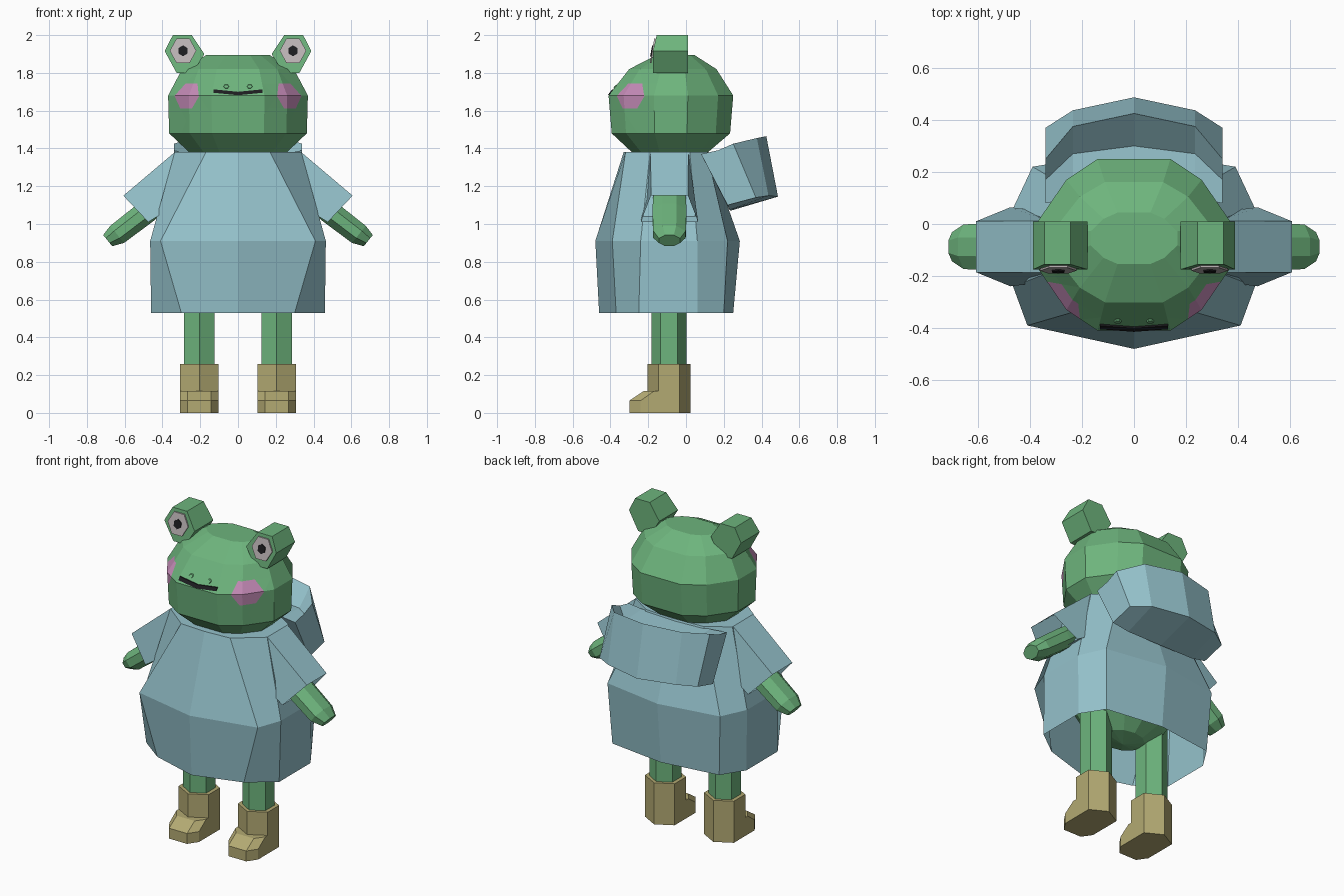
import bpy, bmesh
from math import sin, cos, pi, radians
from mathutils import Vector

cube = bpy.data.objects.get("Cube")
if cube:
    bpy.data.objects.remove(cube)


def material(name, rgb):
    m = bpy.data.materials.new(name)
    m.use_nodes = True
    m.diffuse_color = (*rgb, 1)
    m.node_tree.nodes["Principled BSDF"].inputs["Base Color"].default_value = (*rgb, 1)
    return m


GREEN = material("skin green", (0.155, 0.46, 0.205))
BLUE = material("cloth blue", (0.30, 0.54, 0.60))
KHAKI = material("boot khaki", (0.45, 0.40, 0.17))
PINK = material("blush pink", (0.56, 0.26, 0.48))
WHITE = material("eye white", (0.52, 0.47, 0.48))
BLACK = material("dark line", (0.012, 0.012, 0.014))


def finish(name, bm, *mats):
    bmesh.ops.recalc_face_normals(bm, faces=bm.faces)
    mesh = bpy.data.meshes.new(name)
    bm.to_mesh(mesh)
    bm.free()
    for m in mats:
        mesh.materials.append(m)
    ob = bpy.data.objects.new(name, mesh)
    bpy.context.collection.objects.link(ob)
    return ob


def loft(rings, start=True, end=True):
    """Skin a list of equal-length closed rings."""
    bm = bmesh.new()
    vs = [[bm.verts.new(p) for p in r] for r in rings]
    n = len(vs[0])
    for a, b in zip(vs, vs[1:]):
        for i in range(n):
            j = (i + 1) % n
            bm.faces.new((a[i], a[j], b[j], b[i]))
    if start:
        bm.faces.new(vs[0])
    if end:
        bm.faces.new(vs[-1])
    return bm


def sym(half, z):
    """Mirror a front-to-back half outline across x."""
    left = [(-x, y) for x, y in reversed(half) if x > 0]
    return [(x, y, z) for x, y in half + left]


def polygon(n, cx, cy, rx, ry, turn=0.0):
    return [(cx + rx * cos(turn + 2 * pi * i / n), cy + ry * sin(turn + 2 * pi * i / n))
            for i in range(n)]


# Head: squarish rounded outline lofted upward
outline = [(0.14, -0.33), (0.26, -0.25), (0.37, -0.09), (0.37, 0.09), (0.26, 0.25), (0.14, 0.33)]
head_rings = []
for z, sx, sy, cy in [(1.38, 0.70, 0.61, -0.085), (1.48, 0.985, 0.95, -0.08), (1.68, 1, 1, -0.08),
                      (1.82, 0.80, 0.70, -0.07), (1.895, 0.45, 0.30, -0.055)]:
    head_rings.append(sym([(x * sx, y * sy + cy) for x, y in outline], z))
bm = loft(head_rings)
bmesh.ops.recalc_face_normals(bm, faces=bm.faces)

# Cheeks: hexagons cut into the head faces
for s in (1, -1):
    centre = Vector((s * 0.278, -0.30, 1.677))
    along = Vector((s * 0.70, 0.71, 0))
    corners = [centre + along * 0.098 * cos(k * pi / 3) + Vector((0, 0, 0.076 * sin(k * pi / 3)))
               for k in range(6)]
    out = Vector((s * 0.71, -0.70, 0))
    planes = []
    for k in range(6):
        edge = corners[(k + 1) % 6] - corners[k]
        n = edge.cross(out).normalized()
        if n.dot(centre - corners[k]) > 0:
            n = -n
        planes.append((corners[k], n))
    for co, n in planes:
        near = [f for f in bm.faces if (f.calc_center_median() - centre).length < 0.24]
        geom = near + list({e for f in near for e in f.edges}) + list({v for f in near for v in f.verts})
        bmesh.ops.bisect_plane(bm, geom=geom, plane_co=co, plane_no=n, dist=1e-5)
    for f in bm.faces:
        c = f.calc_center_median()
        if (c - centre).dot(out) > -0.1 and all((c - co).dot(n) < 0 for co, n in planes):
            f.material_index = 1
finish("head", bm, GREEN, PINK)


def face_y(z):
    """Depth of the sloping face above the cheek line."""
    return -0.41 + (z - 1.68) * 0.75


# Mouth: thin shallow V following the face
mouth = []
for dy in (-0.006, 0.003):
    low = [(x, 1.682 + abs(x) * 0.1) for x in (-0.13, 0, 0.13)]
    top = [(x, z + 0.018) for x, z in reversed(low)]
    mouth.append([(x, face_y(z) + dy, z) for x, z in low + top])
finish("mouth", loft(mouth), BLACK)

for s, side in ((1, "left"), (-1, "right")):
    # Nostril
    rings = [[(x, face_y(z) + dy, z) for x, z in polygon(6, s * 0.062, 1.728, r, r * 0.8)]
             for dy, r in ((0.004, 0.016), (-0.005, 0.012))]
    finish(side + "_nostril", loft(rings), GREEN)

    # Eye stalk: hexagonal block, with white and pupil plates
    hexa = [(0.245, 2.0), (0.345, 2.0), (0.388, 1.915), (0.325, 1.80), (0.24, 1.80), (0.178, 1.90)]
    stalk = [[(s * x, y - (0.02 if y < 0 and z < 1.95 else 0), z) for x, z in hexa]
             for y in (-0.155, 0.01)]
    finish(side + "_eye_stalk", loft(stalk), GREEN)
    for name, mat, r, y0, y1 in (("white", WHITE, 0.074, -0.172, -0.180),
                                 ("pupil", BLACK, 0.029, -0.179, -0.185)):
        rings = [[(x, y + (z - 1.915) * 0.18, z)
                  for x, z in polygon(6, s * 0.291, 1.917, r * 0.95, r, 0 if r > 0.05 else pi / 6)]
                 for y in (y0, y1)]
        finish(side + "_eye_" + name, loft(rings), mat)

    # Arm: faceted tube sloping down to a blunt hand
    arm = []
    for x, z, k in ((0.33, 1.185, 0.9), (0.49, 1.06, 1), (0.64, 0.945, 0.95), (0.69, 0.912, 0.62)):
        arm.append([(s * (x + 0.63 * p), -0.0875 + q, z + 0.78 * p)
                    for p, q in polygon(8, 0, 0, 0.066 * k, 0.098 * k, pi / 8)])
    finish(side + "_arm", loft(arm), GREEN)

    # Sleeve: flared four-sided tube, open at the cuff
    sleeve = []
    for (tx, tz, tw), (bx, bz, bw) in (((0.335, 1.38, 0.10), (0.30, 1.12, 0.13)),
                                       ((0.607, 1.15, 0.098), (0.475, 1.01, 0.152))):
        sleeve.append([(s * tx, -0.0875 - tw, tz), (s * tx, -0.0875 + tw, tz),
                       (s * bx, -0.0875 + bw, bz), (s * bx, -0.0875 - bw, bz)])
    finish(side + "_sleeve", loft(sleeve, end=False), BLUE)

    # Leg and boot
    cx = s * 0.205
    leg = [[(x, y, z) for x, y in polygon(6, cx, -0.09, 0.092, 0.092, pi / 6)] for z in (0.22, 0.80)]
    finish(side + "_leg", loft(leg), GREEN)
    shaft = [[(x, y, z) for x, y in polygon(6, cx, -0.09, 0.119, 0.113, pi / 6)] for z in (0, 0.26)]
    finish(side + "_boot_shaft", loft(shaft), KHAKI)
    toe = []
    for z, front, mid in ((0, -0.30, -0.24), (0.065, -0.30, -0.24), (0.115, -0.225, -0.17)):
        toe.append([(cx + x, y, z) for x, y, _ in
                    sym([(0.062, front), (0.103, mid), (0.103, -0.06)], z)])
    finish(side + "_boot_toe", loft(toe), KHAKI)

# Dress: faceted bell, open at the hem
hem = [(0, -0.46), (0.30, -0.37), (0.46, -0.25), (0.46, 0.06), (0.37, 0.20), (0, 0.25)]
waist = [(0, -0.48), (0.41, -0.39), (0.465, -0.24), (0.465, 0.06), (0.39, 0.22), (0, 0.285)]
neck = [(0, -0.33), (0.17, -0.32), (0.335, -0.19), (0.335, 0.02), (0.20, 0.11), (0, 0.12)]
finish("dress", loft([sym(hem, 0.53), sym(waist, 0.91), sym(neck, 1.38)], start=False), BLUE)

# Body: rounded belly under the dress
bm = bmesh.new()
bmesh.ops.create_uvsphere(bm, u_segments=12, v_segments=8, radius=1)
for v in bm.verts:
    v.co = (v.co.x * 0.36, v.co.y * 0.28 - 0.10, v.co.z * 0.36 + 0.93)
finish("body", bm, GREEN)

# Hood: pouch hanging at the back, sections run across x
middle = [(0.10, 1.37), (0.30, 1.36), (0.425, 1.465), (0.487, 1.145), (0.235, 1.07)]
shoulder = [(0.10, 1.37), (0.27, 1.36), (0.375, 1.455), (0.437, 1.15), (0.23, 1.075)]
tip = [(0.08, 1.37), (0.17, 1.39), (0.25, 1.425), (0.37, 1.14), (0.22, 1.10)]
stations = [(-0.34, tip), (-0.235, shoulder), (0, middle), (0.235, shoulder), (0.34, tip)]
finish("hood", loft([[(x, y, z) for y, z in sec] for x, sec in stations]), BLUE)
